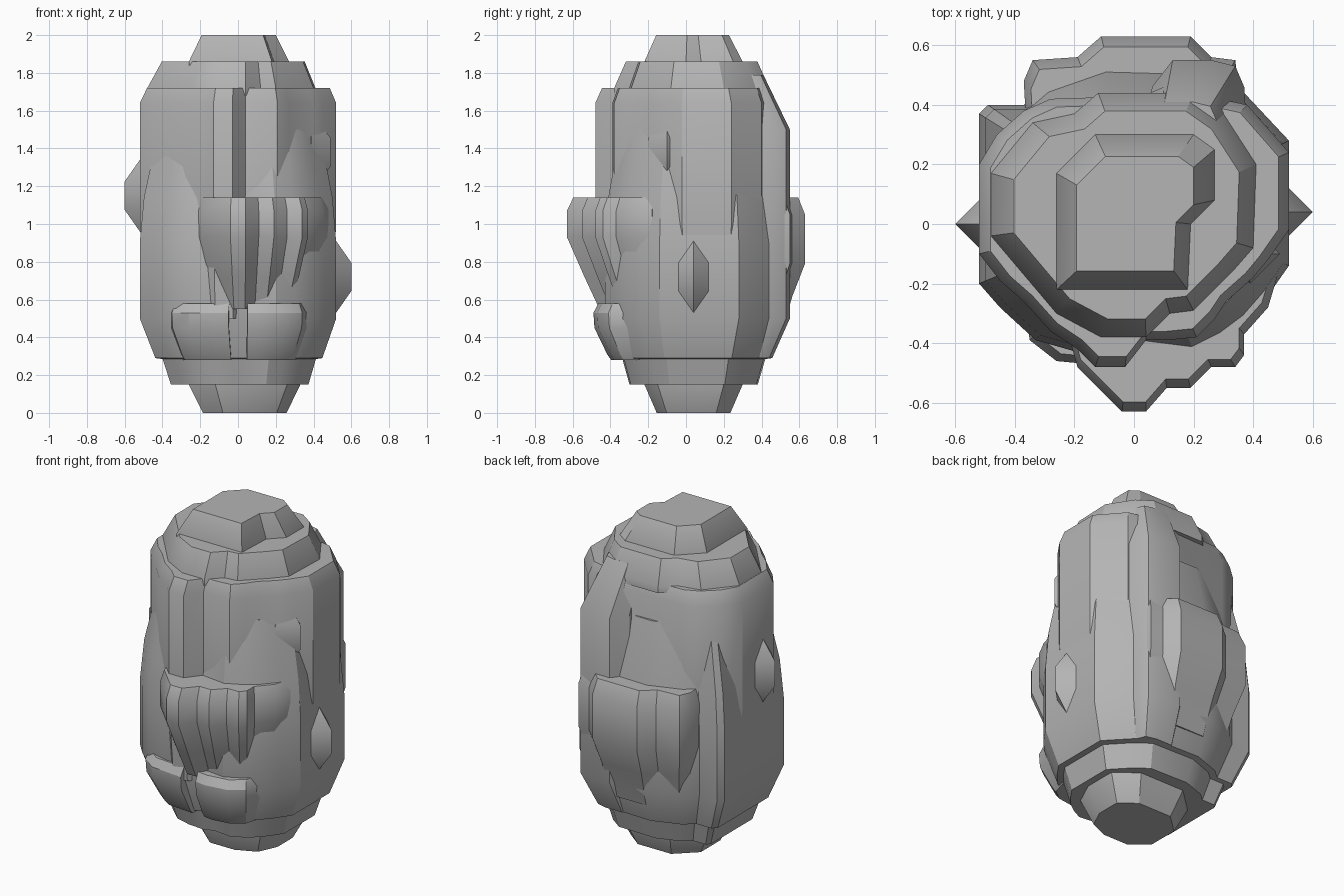
import bpy
import bmesh
import math

default_cube = bpy.data.objects.get("Cube")
if default_cube:
    bpy.data.objects.remove(default_cube, do_unlink=True)

# Single stone colour
stone = bpy.data.materials.new("stone_grey")
stone.use_nodes = True
stone_colour = (0.46, 0.46, 0.46, 1)
stone.diffuse_color = stone_colour
stone.node_tree.nodes["Principled BSDF"].inputs["Base Color"].default_value = stone_colour

parts = []


def loft(name, outline, rings, centre=(0.03, 0.03)):
    """Stack an outline at each (height, scale) ring, scaled about the centre."""
    bm = bmesh.new()
    cx, cy = centre
    layers = []
    for height, scale in rings:
        layers.append([bm.verts.new((cx + (x - cx) * scale, cy + (y - cy) * scale, height))
                       for x, y in outline])
    count = len(outline)
    for lower, upper in zip(layers, layers[1:]):
        for i in range(count):
            j = (i + 1) % count
            bm.faces.new((lower[i], lower[j], upper[j], upper[i]))
    bm.faces.new(layers[0][::-1])
    bm.faces.new(layers[-1])
    bmesh.ops.recalc_face_normals(bm, faces=bm.faces[:])
    mesh = bpy.data.meshes.new(name)
    bm.to_mesh(mesh)
    bm.free()
    mesh.materials.append(stone)
    part = bpy.data.objects.new(name, mesh)
    bpy.context.scene.collection.objects.link(part)
    parts.append(part)
    return part


# Narrow foot under a stepped lower body
foot_outline = [
    (-.26, -.1), (-.12, -.22), (.1, -.22), (.26, -.15), (.33, 0), (.33, .2),
    (.2, .3), (-.1, .3), (-.26, .15)]
loft("foot", foot_outline, [(0, .75), (.15, 1), (.2, 1)], (.04, .04))

lower_outline = [
    (-.52, -.2), (-.45, -.28), (-.33, -.39), (-.19, -.43), (-.04, -.44), (.04, -.41),
    (.2, -.43), (.3, -.38), (.38, -.32), (.45, -.24), (.52, -.14), (.52, .28),
    (.37, .44), (.26, .52), (-.1, .53), (-.3, .46), (-.37, .4), (-.49, .4), (-.52, .37)]
loft("lower_body", lower_outline,
     [(.15, .7), (.285, .78), (.29, .85), (.5, 1), (.9, 1), (1.14, .96), (1.5, .82)])

# Upper body with a recessed back and a fluted front
upper_outline = [
    (-.52, -.1), (-.45, -.19), (-.37, -.26), (-.28, -.36), (-.19, -.42), (-.13, -.48),
    (-.03, -.48), (.04, -.39), (.11, -.39), (.21, -.38), (.27, -.32), (.31, -.26),
    (.4, -.18), (.45, -.12), (.52, -.02), (.52, .24), (.45, .32), (.38, .4),
    (.1, .46), (.03, .43), (-.28, .42), (-.37, .38), (-.46, .3), (-.52, .2)]
loft("upper_body", upper_outline,
     [(.5, .94), (1, 1), (1.64, 1), (1.72, .93)])

# Stepped shoulders and flat crown
shoulder_outline = [
    (-.48, .17), (-.48, -.04), (-.26, -.3), (-.11, -.38), (.04, -.38), (.12, -.3),
    (.2, -.29), (.33, -.16), (.4, -.08), (.41, .2), (.3, .37), (.2, .44),
    (-.12, .44), (-.2, .37), (-.34, .34)]
loft("shoulders", shoulder_outline, [(1.68, 1), (1.72, 1), (1.86, .85)])

crown_outline = [
    (-.26, -.22), (.18, -.22), (.19, 0), (.27, .08), (.27, .25), (.2, .3),
    (-.13, .3), (-.26, .17)]
loft("crown", crown_outline, [(1.84, 1), (1.86, 1), (2, .74)], (0, .02))

# Overhanging front lump
front_outline = [
    (-.24, -.3), (-.19, -.48), (-.04, -.63), (.04, -.63), (.11, -.55), (.19, -.55),
    (.26, -.48), (.34, -.48), (.37, -.44), (.37, -.37), (.45, -.28), (.48, -.18), (.4, -.1)]
loft("front_lump", front_outline,
     [(.55, .74), (.72, .86), (.93, 1), (1.07, 1), (1.14, .95)])

# Back lump with a ledge, and the taller buttress beside it
back_outline = [
    (-.36, .3), (-.37, .48), (-.34, .55), (-.19, .56), (-.11, .63), (.19, .63),
    (.26, .56), (.34, .55), (.37, .3)]
loft("back_lump", back_outline,
     [(.4, .78), (.62, .89), (.79, 1), (1.05, 1), (1.14, .94)])

buttress_outline = [
    (.05, .3), (.06, .46), (.13, .55), (.26, .55), (.34, .53), (.37, .46), (.38, .3)]
loft("back_buttress", buttress_outline,
     [(.29, .82), (.5, 1), (1.5, 1), (1.79, .73)])

# Twin ledges low on the front
for name, outline in (
        ("front_ledge_narrow", [(-.38, -.2), (-.35, -.39), (-.26, -.46), (-.05, -.48),
                                (-.04, -.2)]),
        ("front_ledge_wide", [(.04, -.2), (.05, -.48), (.12, -.49), (.26, -.47),
                              (.34, -.41), (.4, -.2)])):
    loft(name, outline, [(.28, .82), (.31, .86), (.45, .99), (.53, 1), (.58, .95)])

# Pointed lozenge nubs, two proud and two nearly buried
nub_rings = ((-.215, .02), (-.075, 1), (.075, 1), (.215, .02))
nubs = [(.5, .04, .72), (-.5, 0, 1.15), (-.42, -.18, .67), (.39, -.1, 1.38)]
for x, y, z in nubs:
    radius = .1
    diamond = [(x + radius * math.cos(a * math.pi / 2), y + radius * math.sin(a * math.pi / 2))
               for a in range(4)]
    loft("side_nub", diamond, [(z + dz, scale) for dz, scale in nub_rings], (x, y))

# Soft shading across shallow folds, crisp edges elsewhere
bpy.ops.object.select_all(action="DESELECT")
for part in parts:
    part.select_set(True)
bpy.context.view_layer.objects.active = parts[0]
bpy.ops.object.shade_smooth_by_angle(angle=math.radians(30))
